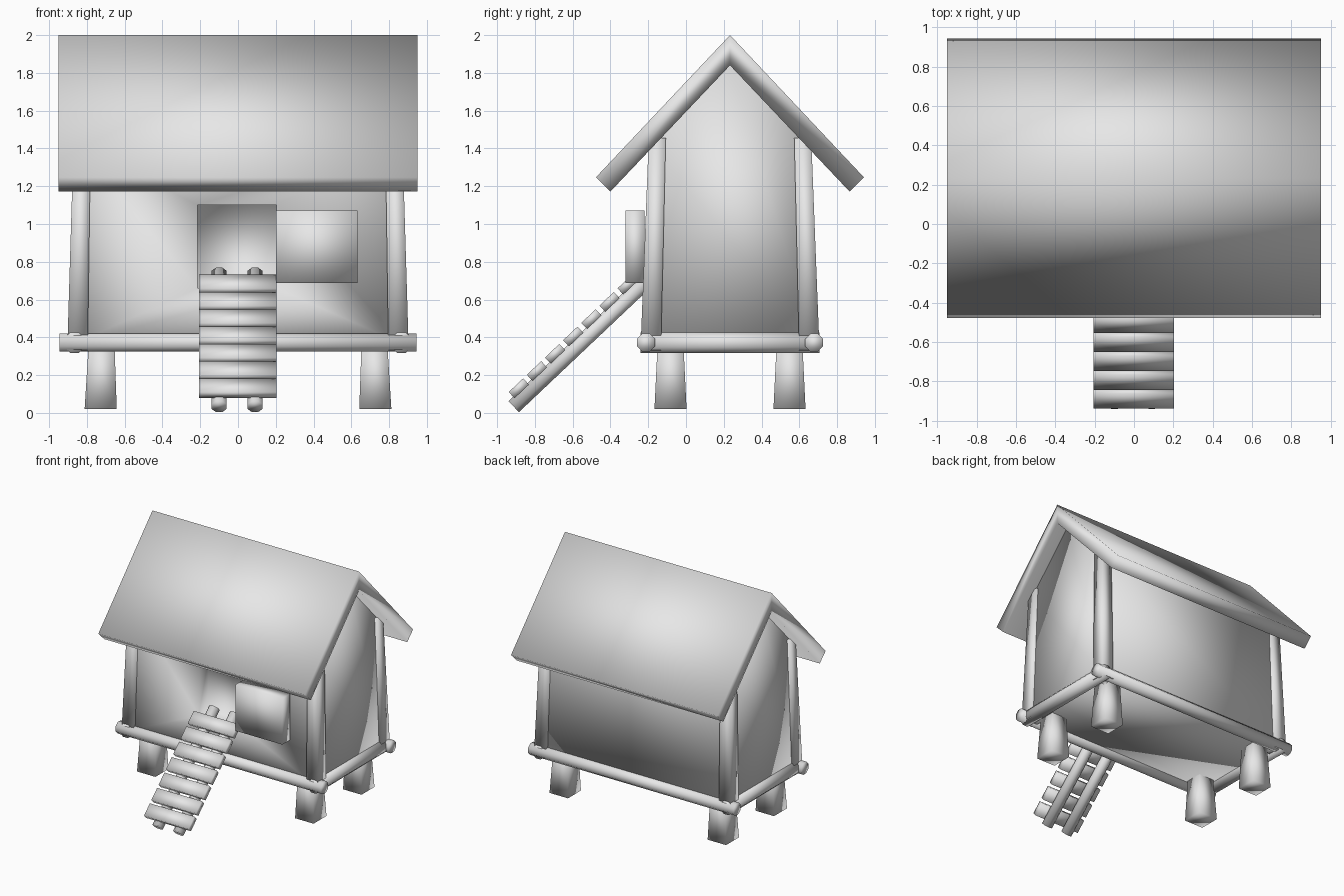
import bpy
import bmesh
from math import radians
from mathutils import Matrix, Vector

cube = bpy.data.objects.get("Cube")
if cube:
    bpy.data.objects.remove(cube)

MID = 0.233  # depth position of the hut centre

grey = bpy.data.materials.new("pale_grey")
grey.use_nodes = True
grey.diffuse_color = (0.8, 0.8, 0.8, 1)
grey.node_tree.nodes["Principled BSDF"].inputs["Base Color"].default_value = (0.8, 0.8, 0.8, 1)


def finish(name, bm):
    bmesh.ops.recalc_face_normals(bm, faces=bm.faces)
    for f in bm.faces:
        f.smooth = True
    mesh = bpy.data.meshes.new(name)
    bm.to_mesh(mesh)
    bm.free()
    mesh.materials.append(grey)
    obj = bpy.data.objects.new(name, mesh)
    bpy.context.collection.objects.link(obj)
    return obj


def box(name, centre, size, tilt=0):
    bm = bmesh.new()
    bmesh.ops.create_cube(bm, size=1)
    bmesh.ops.scale(bm, vec=size, verts=bm.verts)
    obj = finish(name, bm)
    obj.matrix_world = Matrix.Translation(centre) @ Matrix.Rotation(radians(tilt), 4, 'X')


def pole(name, start, end, width):
    # eight-sided pole with flat sides up and flat ends
    bm = bmesh.new()
    axis = Vector(end) - Vector(start)
    radius = width / 1.848
    bmesh.ops.create_cone(bm, cap_ends=True, segments=8, radius1=radius, radius2=radius,
                          depth=axis.length)
    bmesh.ops.rotate(bm, matrix=Matrix.Rotation(radians(22.5), 3, 'Z'), verts=bm.verts)
    obj = finish(name, bm)
    turn = axis.to_track_quat('Z', 'Y').to_matrix().to_4x4()
    obj.matrix_world = Matrix.Translation((Vector(start) + Vector(end)) / 2) @ turn


def tapered_post(name, low, high, low_width, high_width):
    # square post between two points, with its own width at each end
    bm = bmesh.new()
    bmesh.ops.create_cube(bm, size=1)
    for v in bm.verts:
        end, width = (high, high_width) if v.co.z > 0 else (low, low_width)
        v.co = Vector((v.co.x * width, v.co.y * width, 0)) + Vector(end)
    finish(name, bm)


def prism(profile):
    # profile points are (half length, depth, height), mirrored in x
    bm = bmesh.new()
    right = [bm.verts.new((x, y, z)) for x, y, z in profile]
    left = [bm.verts.new((-x, y, z)) for x, y, z in profile]
    bm.faces.new(right)
    bm.faces.new(left[::-1])
    n = len(profile)
    sides = [bm.faces.new((right[i], left[i], left[(i + 1) % n], right[(i + 1) % n]))
             for i in range(n)]
    return bm, sides


# Gabled roof slab
R = 0.95
bm, _ = prism([(R, -0.477, 1.247), (R, MID, 2.0), (R, 0.942, 1.247),
               (R, 0.866, 1.172), (R, MID, 1.84), (R, -0.4, 1.172)])
finish("roof", bm)

# Hut body, nearly flush with the posts, with a doorway set into the front wall
LOW, TOP = 0.45, 0.418
bm, sides = prism([(0.88, MID - LOW, 0.36), (0.855, MID - TOP, 1.425), (0.85, MID, 1.842),
                   (0.855, MID + TOP, 1.425), (0.88, MID + LOW, 0.36)])
bmesh.ops.recalc_face_normals(bm, faces=bm.faces)
front = sides[0]
middle = front.calc_center_median()
bmesh.ops.inset_individual(bm, faces=[front], thickness=0.1)
for v in front.verts:
    high = v.co.z > middle.z
    v.co.x = 0.205 if v.co.x > 0 else -0.215
    v.co.z = 1.1 if high else 0.66
    v.co.y = MID - LOW + (LOW - TOP) * (v.co.z - 0.36) / 1.065
pocket = bmesh.ops.extrude_discrete_faces(bm, faces=[front])["faces"][0]
bmesh.ops.translate(bm, vec=(0, 0.12, 0), verts=pocket.verts)
finish("hut_body", bm)

# Door leaf folded open against the wall
box("door_leaf", (0.417, -0.27, 0.88), (0.43, 0.1, 0.385))

# Corner posts and legs
for sx, side in ((-1, "right"), (1, "left")):
    for sy, end in ((-1, "front"), (1, "back")):
        tapered_post(f"{end}_{side}_corner_post",
                     (sx * 0.85, MID + sy * 0.42, 0.33),
                     (sx * 0.825, MID + sy * 0.385, 1.455), 0.108, 0.09)
        tapered_post(f"{end}_{side}_leg",
                     (sx * 0.727, MID + sy * 0.315, 0.02),
                     (sx * 0.722, MID + sy * 0.315, 0.38), 0.17, 0.135)

# Base beams around the floor
for sy, end in ((-1, "front"), (1, "back")):
    y = MID + sy * 0.445
    pole(f"{end}_base_beam", (-0.945, y, 0.372), (0.945, y, 0.372), 0.095)
for sx, side in ((-1, "right"), (1, "left")):
    x = sx * 0.865
    pole(f"{side}_base_beam", (x, MID - 0.475, 0.371), (x, MID + 0.475, 0.371), 0.108)

# Ladder rails and treads
for x, side in ((-0.1, "right"), (0.09, "left")):
    pole(f"{side}_ladder_rail", (x, -0.912, 0.033), (x, -0.165, 0.74), 0.08)
for i in range(7):
    box(f"ladder_tread_{i + 1}", (-0.002, -0.885 + 0.096 * i, 0.13 + 0.0915 * i),
        (0.41, 0.105, 0.045), 43.5)
